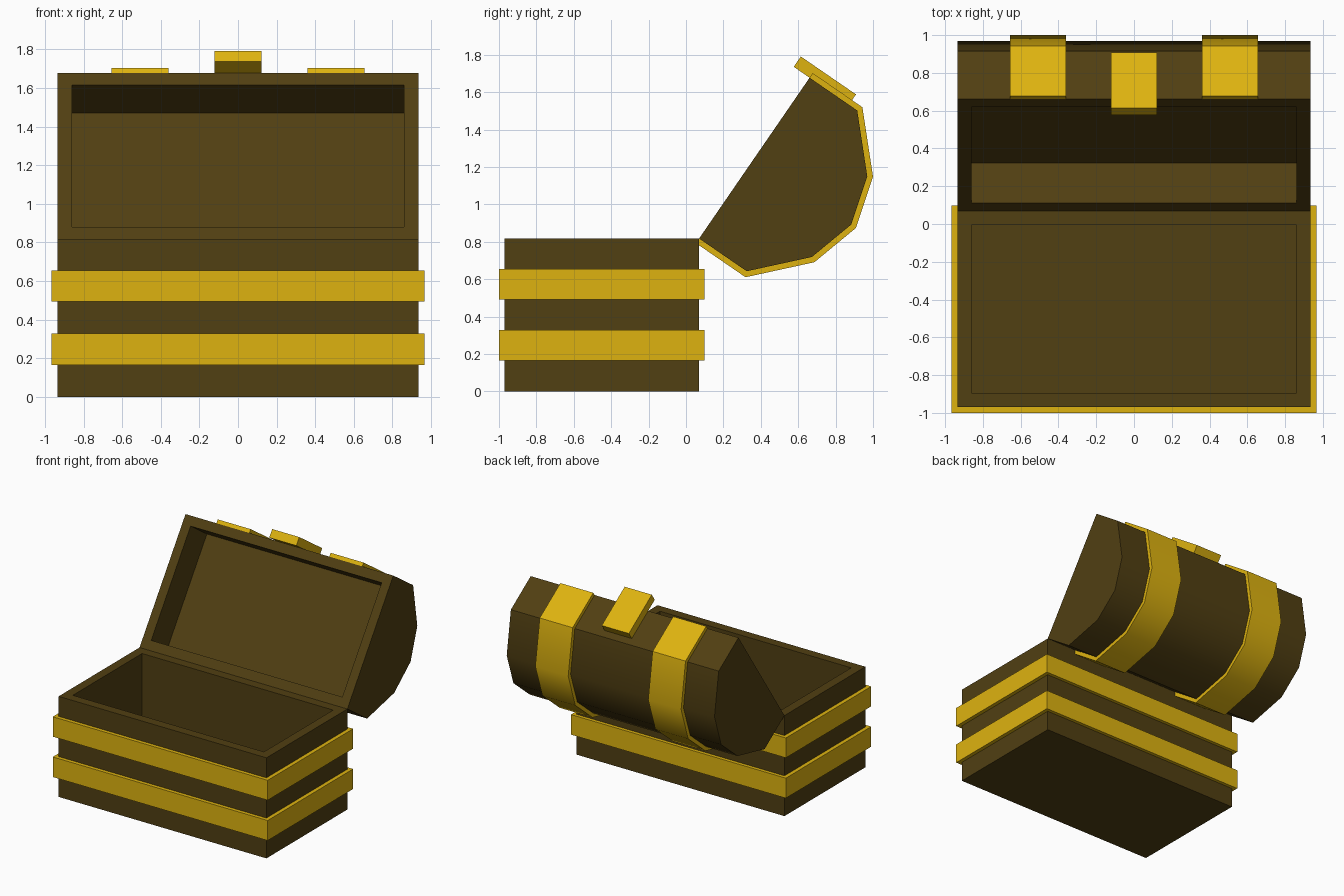
import bpy, bmesh, math
from mathutils import Vector

if "Cube" in bpy.data.objects:
    bpy.data.objects.remove(bpy.data.objects["Cube"])

HINGE = (0, 0.07, 0.818)
OPEN = math.radians(-124.5)      # lid swing about the hinge
W, WALL = 0.935, 0.075           # half width, wall thickness


def material(name, rgb):
    m = bpy.data.materials.new(name)
    m.diffuse_color = (*rgb, 1)
    m.use_nodes = True
    m.node_tree.nodes["Principled BSDF"].inputs["Base Color"].default_value = m.diffuse_color
    return m


WOOD = material("dark_wood", (0.082, 0.05, 0.006))
GOLD = material("gold_metal", (0.73, 0.45, 0.005))


def prism(bm, pts, x0, x1):
    """Extrude a (y, z) profile along x."""
    verts = [bm.verts.new((x0, y, z)) for y, z in pts]
    face = bm.faces.new(verts)
    ext = bmesh.ops.extrude_face_region(bm, geom=[face])
    moved = [v for v in ext["geom"] if isinstance(v, bmesh.types.BMVert)]
    bmesh.ops.translate(bm, verts=moved, vec=(x1 - x0, 0, 0))
    bmesh.ops.recalc_face_normals(bm, faces=bm.faces[:])


def hollow(bm, direction, depth):
    """Sink a cavity into the face that looks along direction."""
    bm.normal_update()
    face = max(bm.faces, key=lambda f: f.normal.dot(direction))
    bmesh.ops.inset_region(bm, faces=[face], thickness=WALL, use_even_offset=True)
    new = bmesh.ops.extrude_discrete_faces(bm, faces=[face])["faces"][0]
    bmesh.ops.translate(bm, verts=new.verts[:], vec=-direction * depth)


def finish(bm, name, mat, on_lid=False, smooth=False):
    mesh = bpy.data.meshes.new(name)
    bm.to_mesh(mesh)
    bm.free()
    ob = bpy.data.objects.new(name, mesh)
    bpy.context.collection.objects.link(ob)
    mesh.materials.append(mat)
    if on_lid:
        ob.location = HINGE
        ob.rotation_euler.x = OPEN
    if smooth:
        bpy.ops.object.select_all(action='DESELECT')
        ob.select_set(True)
        bpy.context.view_layer.objects.active = ob
        bpy.ops.object.shade_smooth_by_angle(angle=math.radians(40))
    return ob


def rect(y0, y1, z0, z1):
    return [(y0, z0), (y1, z0), (y1, z1), (y0, z1)]


# Open box
bm = bmesh.new()
prism(bm, rect(-0.97, 0.07, 0, 0.818), -W, W)
hollow(bm, Vector((0, 0, 1)), 0.743)
finish(bm, "chest_box", WOOD)

# Two metal bands wrapped around the box
for name, z0, z1 in (("lower_band", 0.165, 0.328), ("upper_band", 0.493, 0.655)):
    bm = bmesh.new()
    loops = []
    for x, y0, y1 in ((0.967, -1.0, 0.098), (W, -0.97, 0.07)):
        for z in (z0, z1):
            loops.append([bm.verts.new(c) for c in
                          ((-x, y0, z), (x, y0, z), (x, y1, z), (-x, y1, z))])
    ob, ot, ib, it = loops
    for a, b in ((ob, ot), (ot, it), (it, ib), (ib, ob)):
        for i in range(4):
            j = (i + 1) % 4
            bm.faces.new((a[i], a[j], b[j], b[i]))
    bmesh.ops.recalc_face_normals(bm, faces=bm.faces[:])
    finish(bm, name, GOLD)

# Faceted lid, modelled closed with its hinge at the origin, then swung open
D = 1.043
ARCH = [(0, 0), (0, 0.309), (-0.26, 0.553), (-D / 2, 0.628),
        (0.26 - D, 0.553), (-D, 0.309), (-D, 0)]
bm = bmesh.new()
prism(bm, ARCH, -W, W)
hollow(bm, Vector((0, 0, -1)), 0.255)
finish(bm, "lid", WOOD, on_lid=True, smooth=True)


def offset(pts, t):
    """Mitred outward offset of an open profile."""
    p = [Vector(q) for q in pts]
    normals = [Vector((d.y, -d.x)) for d in
               ((b - a).normalized() for a, b in zip(p, p[1:]))]
    out = []
    for i, q in enumerate(p):
        n1, n2 = normals[max(i - 1, 0)], normals[min(i, len(normals) - 1)]
        out.append(tuple(q + (n1 + n2) * t / (1 + n1.dot(n2))))
    return out


# Two straps following the lid arch
for name, side in (("left_strap", -1), ("right_strap", 1)):
    bm = bmesh.new()
    prism(bm, offset(ARCH, 0.03) + ARCH[::-1], side * 0.508 - 0.148, side * 0.508 + 0.148)
    finish(bm, name, GOLD, on_lid=True, smooth=True)

# Latch plate on the lid front
bm = bmesh.new()
prism(bm, rect(-D - 0.067, -D, -0.103, 0.255), -0.122, 0.122)
finish(bm, "latch", GOLD, on_lid=True)
